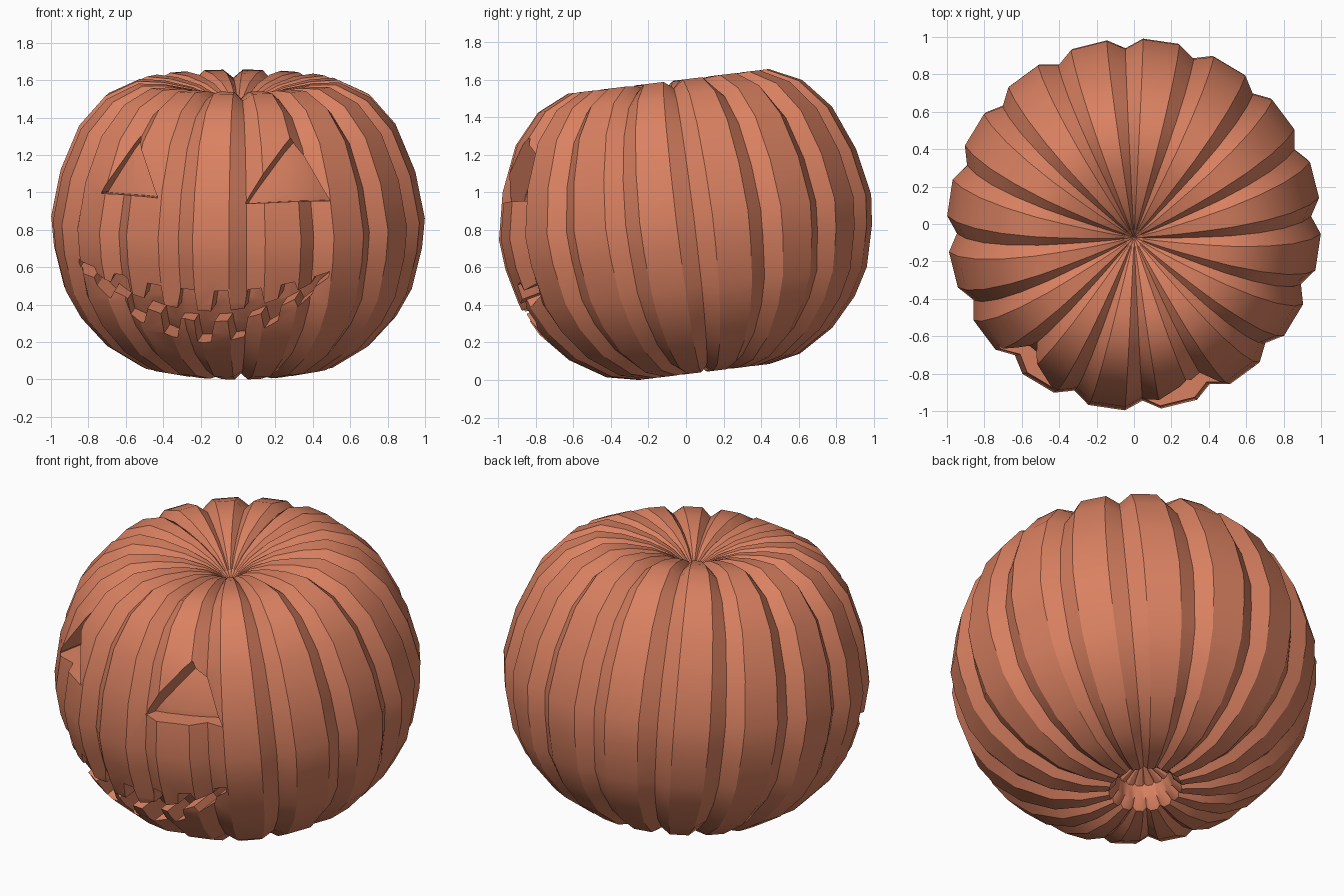
import bpy, bmesh, math
from mathutils import Vector, Matrix
from mathutils.bvhtree import BVHTree

if "Cube" in bpy.data.objects:
    bpy.data.objects.remove(bpy.data.objects["Cube"])

# Half section (radius, height) from top dimple to bottom hollow
PROFILE = [(0, .58), (.05, .63), (.13, .685), (.25, .735), (.4, .765), (.54, .77),
           (.71, .69), (.85, .53), (.95, .29), (1.0, .04), (.985, -.12), (.93, -.34),
           (.847, -.487), (.707, -.64), (.52, -.755), (.35, -.79), (.2, -.785),
           (.16, -.74), (.14, -.66), (0, -.58)]
TILT = Matrix.Translation((0, 0, .825)) @ Matrix.Rotation(math.radians(7), 4, 'X')

mat = bpy.data.materials.new("pumpkin_orange")
mat.diffuse_color = (.7, .22, .12, 1)
mat.use_nodes = True
mat.node_tree.nodes["Principled BSDF"].inputs["Base Color"].default_value = mat.diffuse_color


def make_object(name, bm):
    bmesh.ops.recalc_face_normals(bm, faces=bm.faces[:])
    me = bpy.data.meshes.new(name)
    bm.to_mesh(me)
    bm.free()
    me.materials.append(mat)
    ob = bpy.data.objects.new(name, me)
    bpy.context.collection.objects.link(ob)
    return ob


def ribbed_solid(name, profile, rib):
    """Revolve the profile; each of 16 ribs has one valley and two ridge lines."""
    bm = bmesh.new()
    rings = []
    for r, z in profile:
        if r == 0:
            rings.append([bm.verts.new(TILT @ Vector((0, 0, z)))] * 48)
            continue
        ring = []
        for k in range(48):
            a = math.radians(22.5 * (k // 3) + (2.8, 8.4, 19.7)[k % 3])
            depth = rib * min(1, r / .3) * (1 if z > -.25 else .75)
            s = 1 - depth if k % 3 == 0 else 1
            ring.append(bm.verts.new(TILT @ Vector((r * s * math.cos(a), r * s * math.sin(a), z * s))))
        rings.append(ring)
    for a, b in zip(rings, rings[1:]):
        for k in range(48):
            n = (k + 1) % 48
            bm.faces.new(list(dict.fromkeys((a[k], a[n], b[n], b[k]))))
    return make_object(name, bm)


body = ribbed_solid("pumpkin_body", PROFILE, .052)
low = min(v.co.z for v in body.data.vertices)
TILT = Matrix.Translation((0, 0, -low)) @ TILT
body.data.transform(Matrix.Translation((0, 0, -low)))

# Smooth inner flesh that forms the back wall of the carvings
core_profile = [(0, .45)] + [(r * .88, z * .88) for r, z in PROFILE[5:16]] + [(0, -.5)]
core = ribbed_solid("inner_flesh", core_profile, 0)

bm = bmesh.new()
bm.from_mesh(body.data)
tree = BVHTree.FromBMesh(bm)
bm.free()


def carving(name, columns, rise):
    """Cutter from (x, lower z, upper z) columns seen from the front, pushed inward."""
    az, el = math.radians(14), math.radians(rise)
    d = Vector((math.sin(az) * math.cos(el), math.cos(az) * math.cos(el), math.sin(el)))
    bm = bmesh.new()
    rows = []
    for x, lo, up in columns:
        pts = []
        for z in (lo, up):
            hit = tree.ray_cast(Vector((x, -3, z)), Vector((0, 1, 0)))[0]
            pts += [bm.verts.new(hit - d * .3), bm.verts.new(hit + d * .3)]
        rows.append((pts[0], pts[1], pts[3], pts[2]))
    for a, b in zip(rows, rows[1:]):
        for k in range(4):
            bm.faces.new((a[k], a[(k + 1) % 4], b[(k + 1) % 4], b[k]))
    bm.faces.new(rows[0])
    bm.faces.new(rows[-1])
    bmesh.ops.triangulate(bm, faces=bm.faces[:])
    ob = make_object(name, bm)
    ob.hide_render = True
    return ob


# Mouth: curved band with staggered square teeth
mouth_cols = [(-.85, .625, .64)]
N = 15
for i in range(N):
    for t in ((i + .1) / N, (i + .9) / N):
        s = 2 * t - 1
        up, lo = .475 + .13 * s * s, .20 + .38 * s * s
        tooth = .11 * (1 - s * s)
        if i % 2:
            up -= tooth
        else:
            lo += tooth
        tilt = -.03 * s
        mouth_cols.append((-.85 + 1.34 * t, lo + tilt, max(up, lo + .015) + tilt))
mouth_cols.append((.49, .57, .58))

cutters = [carving("left_eye_cut", [(-.73, .995, 1.0), (-.52, .98, 1.30), (-.43, .97, .975)], 2),
           carving("right_eye_cut", [(.04, .94, .945), (.28, .95, 1.29), (.49, .955, .96)], 2),
           carving("mouth_cut", mouth_cols, 20)]

# Carve the face, then join the inner flesh
bpy.context.view_layer.objects.active = body
body.select_set(True)
for ob, op in [(c, 'DIFFERENCE') for c in cutters] + [(core, 'UNION')]:
    m = body.modifiers.new("carve", 'BOOLEAN')
    m.operation, m.object, m.solver = op, ob, 'EXACT'
    bpy.ops.object.modifier_apply(modifier=m.name)
    bpy.data.objects.remove(ob)
bpy.ops.object.shade_smooth_by_angle(angle=math.radians(30))
